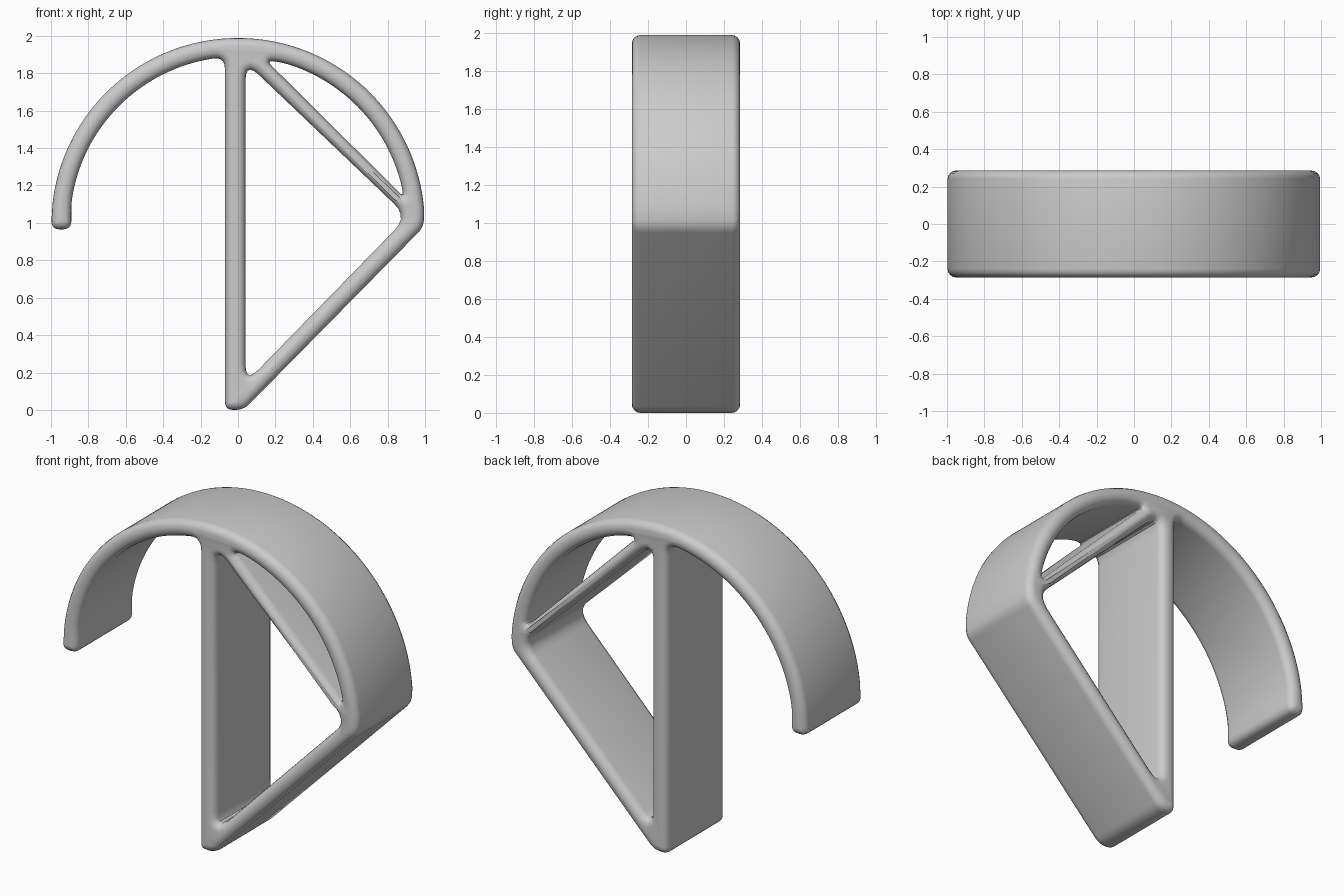
import bpy
from math import cos, sin, radians
from mathutils import Vector

cube = bpy.data.objects.get("Cube")
if cube:
    bpy.data.objects.remove(cube, do_unlink=True)

HALF_DEPTH = 0.285
ROUNDING = 0.045
ARCH_CENTRE = Vector((0, 0.99))
OUTER_RADIUS = 1.0
INNER_RADIUS = 0.9


def arc(radius, start, end, steps):
    """Points on the arch between two angles in degrees."""
    points = []
    for i in range(steps + 1):
        angle = radians(start + (end - start) * i / steps)
        points.append(ARCH_CENTRE + radius * Vector((cos(angle), sin(angle))))
    return points


def fillet(points, reach=0.1, steps=5):
    """Round every corner of a closed outline."""
    points = [Vector(p) for p in points]
    rounded = []
    for i, corner in enumerate(points):
        before = points[i - 1] - corner
        after = points[(i + 1) % len(points)] - corner
        cut = min(reach, 0.45 * before.length, 0.45 * after.length)
        a = corner + before.normalized() * cut
        b = corner + after.normalized() * cut
        for k in range(steps + 1):
            t = k / steps
            rounded.append(a * (1 - t) ** 2 + corner * 2 * t * (1 - t) + b * t ** 2)
    return rounded


def add_outline(curve, points):
    spline = curve.splines.new("POLY")
    spline.points.add(len(points) - 1)
    for target, p in zip(spline.points, points):
        target.co = (p.x, p.y, 0, 1)
    spline.use_cyclic_u = True


# Outer outline: arch, slanted foot, upright, hooked free end
silhouette = arc(OUTER_RADIUS, 172, 4, 24)
silhouette += [(0.99, 0.975), (0.03, 0), (-0.07, 0), (-0.07, 1.89)]
silhouette += arc(INNER_RADIUS, 104, 172, 10)
silhouette += [(-0.89, 0.965), (-1, 0.965)]

# Openings: large triangle, and the lens between arch and brace
triangle = [(0.04, 1.86), (0.907, 1.033), (0.04, 0.144)]
lens = [(0.15, 1.87)] + arc(INNER_RADIUS, 74, 14, 10) + [(0.885, 1.14)]

# Solid frame with softly rounded rims
curve = bpy.data.curves.new("arched_frame", "CURVE")
curve.dimensions = "2D"
curve.fill_mode = "BOTH"
curve.extrude = HALF_DEPTH - ROUNDING
curve.bevel_depth = ROUNDING
curve.bevel_resolution = 3
curve.offset = -ROUNDING
for outline in (silhouette, triangle, lens):
    add_outline(curve, fillet(outline))

frame = bpy.data.objects.new("arched_frame", curve)
bpy.context.scene.collection.objects.link(frame)
frame.rotation_euler.x = radians(90)

bpy.ops.object.select_all(action="DESELECT")
frame.select_set(True)
bpy.context.view_layer.objects.active = frame
bpy.ops.object.convert(target="MESH")
frame = bpy.context.object

# Join the rims to the sides so the shading runs over them
bpy.ops.object.mode_set(mode="EDIT")
bpy.ops.mesh.select_all(action="SELECT")
bpy.ops.mesh.remove_doubles(threshold=0.0005)
bpy.ops.mesh.normals_make_consistent(inside=False)
bpy.ops.object.mode_set(mode="OBJECT")
bpy.ops.object.shade_smooth_by_angle(angle=radians(40))

# Plain grey finish
grey = bpy.data.materials.new("light_grey")
grey.use_nodes = True
colour = (0.6, 0.6, 0.6, 1)
grey.diffuse_color = colour
grey.node_tree.nodes["Principled BSDF"].inputs["Base Color"].default_value = colour
frame.data.materials.clear()
frame.data.materials.append(grey)
